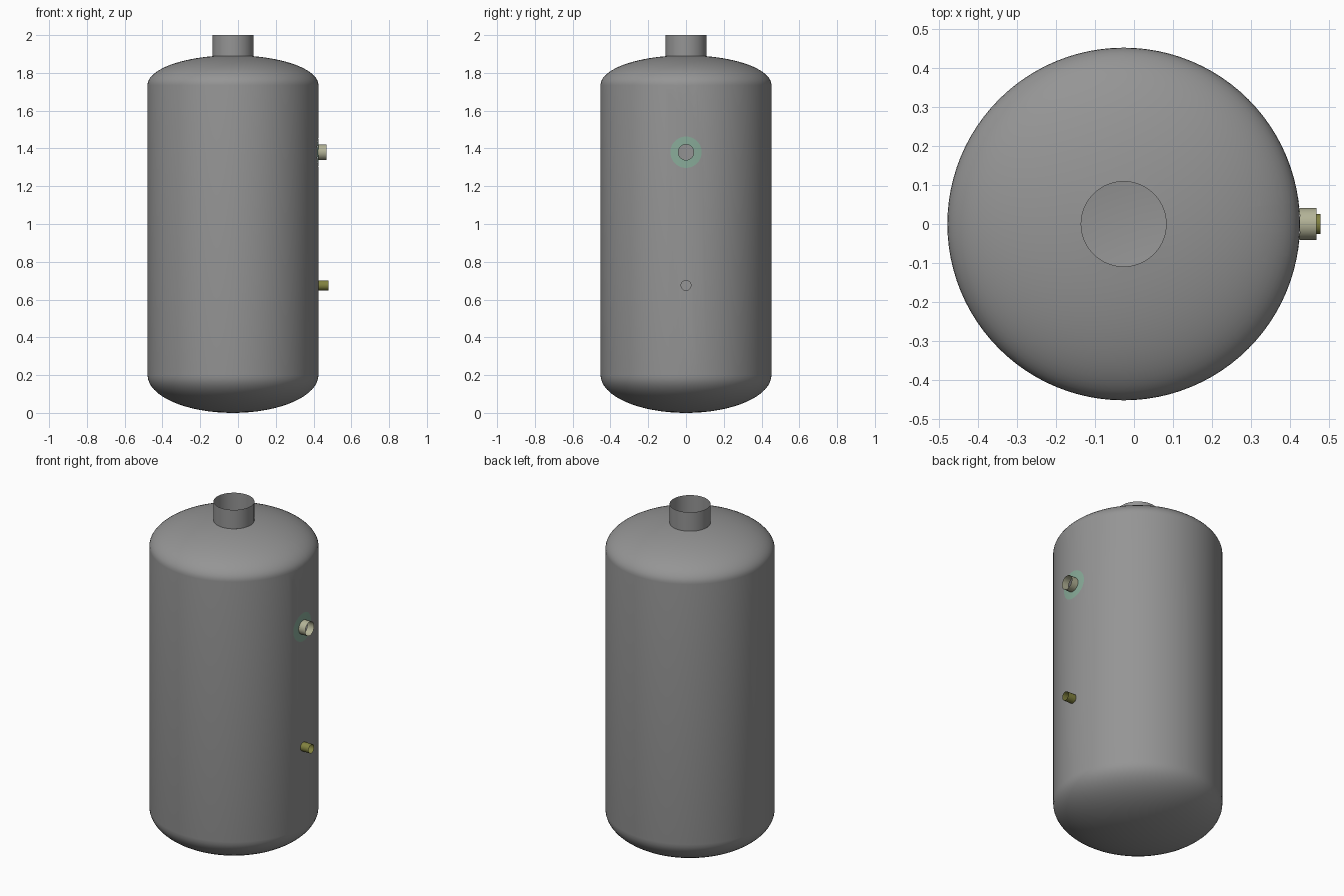
import bpy, bmesh, math
from mathutils import Vector

if "Cube" in bpy.data.objects:
    bpy.data.objects.remove(bpy.data.objects["Cube"])

CX, R = -0.0265, 0.4525        # tank axis and radius
Z_LOW, Z_HIGH = 0.2, 1.735     # ends of the straight shell
GREY = (0.30, 0.30, 0.30, 1)


def add_object(name, bm, color):
    me = bpy.data.meshes.new(name)
    bm.to_mesh(me)
    bm.free()
    ob = bpy.data.objects.new(name, me)
    bpy.context.collection.objects.link(ob)
    mat = bpy.data.materials.new(name + "_paint")
    mat.diffuse_color = color
    mat.use_nodes = True
    mat.node_tree.nodes["Principled BSDF"].inputs["Base Color"].default_value = mat.diffuse_color
    me.materials.append(mat)
    bpy.ops.object.select_all(action='DESELECT')
    ob.select_set(True)
    bpy.context.view_layer.objects.active = ob
    bpy.ops.object.shade_smooth_by_angle(angle=math.radians(35))
    return ob


def lathe(profile, steps):
    """Spin an (r, z) profile about the z axis."""
    bm = bmesh.new()
    verts = [bm.verts.new((r, 0, z)) for r, z in profile]
    edges = [bm.edges.new(p) for p in zip(verts, verts[1:])]
    bmesh.ops.spin(bm, geom=verts + edges, cent=(0, 0, 0), axis=(0, 0, 1),
                   angle=math.tau, steps=steps, use_merge=False)
    bmesh.ops.remove_doubles(bm, verts=bm.verts, dist=1e-5)
    bmesh.ops.recalc_face_normals(bm, faces=bm.faces)
    return bm


def wall_x(y):
    return CX + math.sqrt(R * R - y * y)


def cut_hole(bm, z, radius, sides=40):
    """Clip a round hole into the +x wall, one side at a time."""
    inside = [f for f in bm.faces if f.calc_center_median().x > 0.3
              and abs(f.calc_center_median().z - z) < 0.8
              and min(abs(v.co.y) for v in f.verts) < radius]
    for i in range(sides):
        a = math.tau * (i + 0.5) / sides
        n = Vector((0, math.cos(a), math.sin(a)))
        p = Vector((0, 0, z)) + n * radius
        geom = set(inside)
        for f in inside:
            geom.update(f.verts, f.edges)
        cut = bmesh.ops.bisect_plane(bm, geom=list(geom), dist=1e-6,
                                     plane_co=p, plane_no=n)
        inside = [f for f in cut["geom"] if isinstance(f, bmesh.types.BMFace)
                  and (f.calc_center_median() - p).dot(n) < 0]
    bmesh.ops.delete(bm, geom=inside, context='FACES')


def side_pipe(name, z, radius, x_end, color):
    """Open pipe whose inner end follows the curved shell."""
    bm = lathe([(radius, 0), (radius, 1)], 40)
    for v in bm.verts:
        a, b, t = v.co
        x0 = wall_x(b)
        v.co = (x0 + (x_end - x0) * t, b, z + a)
    bmesh.ops.recalc_face_normals(bm, faces=bm.faces)
    return add_object(name, bm, color)


# Tank shell with elliptical heads, open under the neck and side pipes
N, NECK_R = 16, 0.109
DEPTH = 0.158
end = math.acos(NECK_R / R)
profile = [(R * math.sin(i / N * math.pi / 2),
            Z_LOW * (1 - math.cos(i / N * math.pi / 2))) for i in range(N + 1)]
profile += [(R * math.cos(i / N * end),
             Z_HIGH + DEPTH * math.sin(i / N * end)) for i in range(N + 1)]
tank = lathe(profile, 96)
bmesh.ops.translate(tank, verts=tank.verts, vec=(CX, 0, 0))
cut_hole(tank, 1.38, 0.0815)
cut_hole(tank, 0.675, 0.026)
add_object("tank_shell", tank, GREY)

# Open neck on top
neck = lathe([(NECK_R, profile[2 * N + 1][1]), (NECK_R, 2.0)], 64)
bmesh.ops.translate(neck, verts=neck.verts, vec=(CX, 0, 0))
add_object("top_neck", neck, GREY)

# Side pipes
side_pipe("upper_pipe", 1.38, 0.041, 0.468, (0.45, 0.45, 0.31, 1))
side_pipe("lower_pipe", 0.675, 0.026, 0.479, (0.22, 0.22, 0.05, 1))

# Reinforcing pad set flush in the shell around the upper pipe
pad = lathe([(0.041, 0), (0.062, 0), (0.083, 0)], 48)
for v in pad.verts:
    a, b, _ = v.co
    v.co = (wall_x(b) + 0.0005, b, 1.38 + a)
bmesh.ops.recalc_face_normals(pad, faces=pad.faces)
if sum(f.normal.x for f in pad.faces) < 0:
    bmesh.ops.reverse_faces(pad, faces=pad.faces)
add_object("reinforcing_pad", pad, (0.25, 0.41, 0.32, 1))
